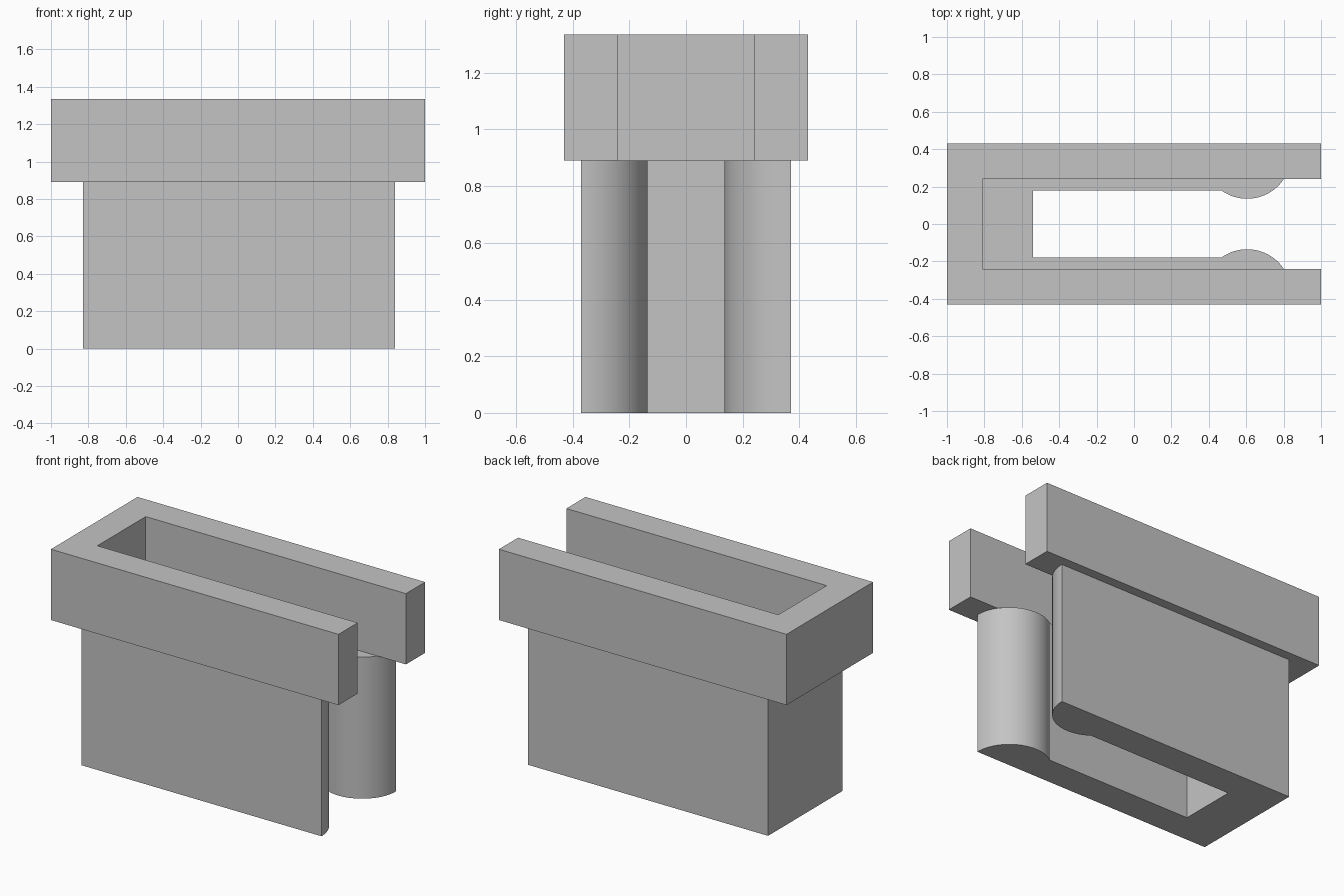
import bpy, bmesh
from math import asin, cos, pi, sin

cube = bpy.data.objects.get("Cube")
if cube:
    bpy.data.objects.remove(cube, do_unlink=True)

grey = bpy.data.materials.new("plain grey")
grey.use_nodes = True
colour = (0.55, 0.55, 0.55, 1)
grey.diffuse_color = colour
grey.node_tree.nodes["Principled BSDF"].inputs["Base Color"].default_value = colour


def extrude_mirrored(name, half, z0, z1):
    """Mirror a half outline across y = 0 and extrude it upwards."""
    outline = half + [(x, -y) for x, y in reversed(half)]
    bm = bmesh.new()
    face = bm.faces.new([bm.verts.new((x, y, z0)) for x, y in outline])
    top = bmesh.ops.extrude_face_region(bm, geom=[face])["geom"]
    verts = [v for v in top if isinstance(v, bmesh.types.BMVert)]
    bmesh.ops.translate(bm, verts=verts, vec=(0, 0, z1 - z0))
    bmesh.ops.recalc_face_normals(bm, faces=bm.faces)
    mesh = bpy.data.meshes.new(name)
    bm.to_mesh(mesh)
    bm.free()
    mesh.materials.append(grey)
    obj = bpy.data.objects.new(name, mesh)
    bpy.context.collection.objects.link(obj)
    bpy.ops.object.select_all(action="DESELECT")
    obj.select_set(True)
    bpy.context.view_layer.objects.active = obj
    bpy.ops.object.shade_smooth_by_angle(angle=pi / 6)
    return obj


# Wide U-shaped collar
extrude_mirrored("upper_collar",
                 [(-1, 0.43), (1, 0.43), (1, 0.24), (-0.81, 0.24)], 0.89, 1.335)

# Clip body: each jaw ends in a round bulge centred on its outer face
outer, inner, centre, radius, steps = 0.37, 0.18, 0.605, 0.235, 32
end = pi - asin((outer - inner) / radius)
bulge = [(centre + radius * cos(end * i / steps),
          outer - radius * sin(end * i / steps)) for i in range(steps + 1)]
extrude_mirrored("clip_body",
                 [(-0.83, outer)] + bulge + [(-0.54, inner)], 0, 0.89)
